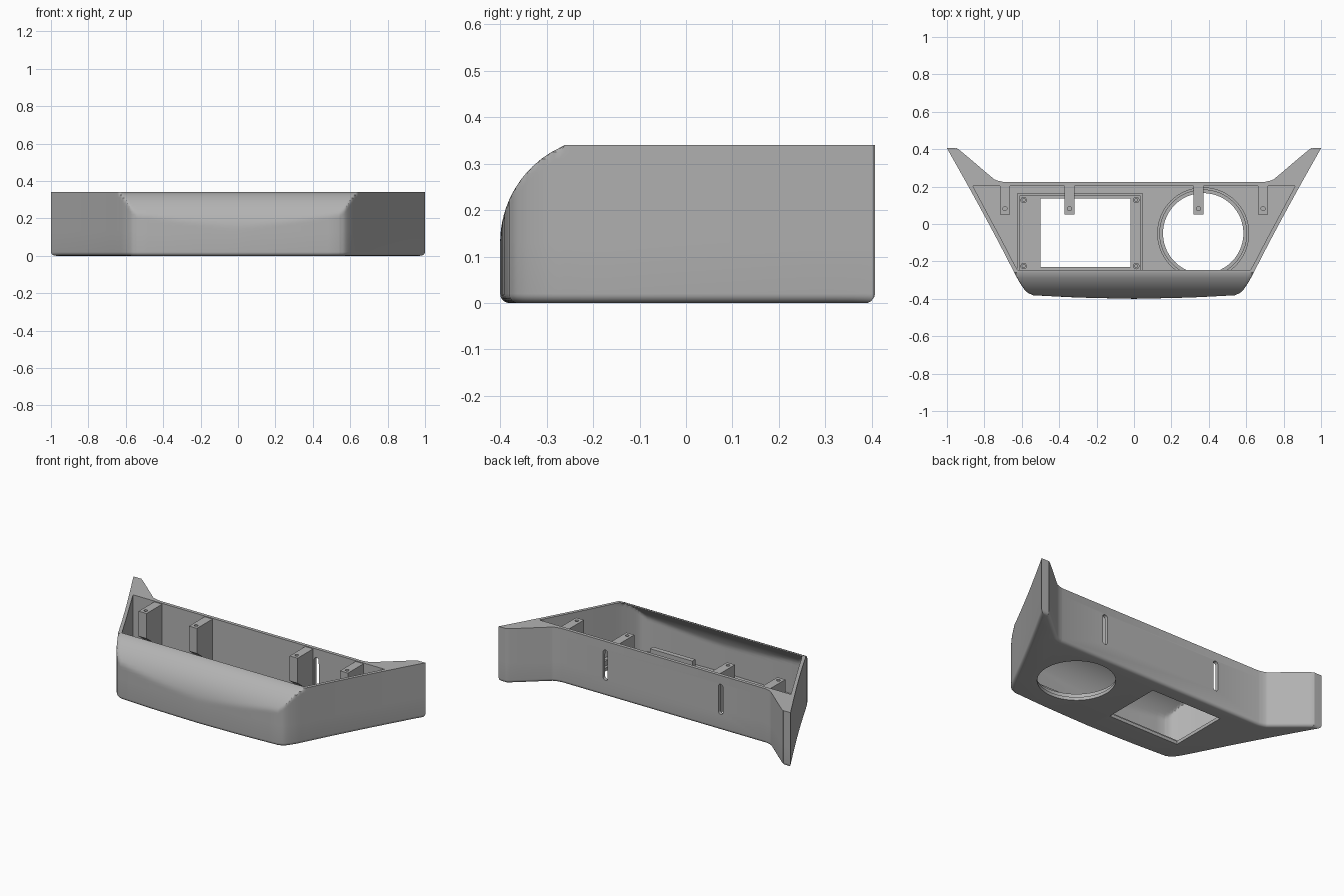
import bpy, bmesh, math
from mathutils import Vector

old = bpy.data.objects.get("Cube")
if old:
    bpy.data.objects.remove(old, do_unlink=True)

mat = bpy.data.materials.new("plain grey plastic")
mat.use_nodes = True
GREY = (0.45, 0.45, 0.45, 1)
mat.diffuse_color = GREY
mat.node_tree.nodes["Principled BSDF"].inputs["Base Color"].default_value = GREY

HEIGHT, FLOOR, FILLET = 0.34, 0.02, 0.02


def spline(points, steps=5):
    """Smooth curve through plan points."""
    p = [Vector(q) for q in points]
    p = [2 * p[0] - p[1]] + p + [2 * p[-1] - p[-2]]
    out = []
    for a, b, c, d in zip(p, p[1:], p[2:], p[3:]):
        for i in range(steps):
            t = i / steps
            out.append(0.5 * (2 * b + (c - a) * t + (2 * a - 5 * b + 4 * c - d) * t**2
                              + (3 * b - a - 3 * c + d) * t**3))
    return out + [p[-2]]


def mirrored(half):
    """Close a right half outline (front centre to back) into a full loop."""
    return half + [Vector((-q.x, q.y)) for q in reversed(half) if q.x > 1e-5]


def inset(loop, d):
    out = []
    for i, q in enumerate(loop):
        a = (q - loop[i - 1]).normalized()
        b = (loop[(i + 1) % len(loop)] - q).normalized()
        n1, n2 = Vector((-a.y, a.x)), Vector((-b.y, b.x))
        out.append(q + (n1 + n2) * d / (1 + max(n1.dot(n2), -0.4)))
    return out


def finish(name, bm, cutter=False):
    bmesh.ops.recalc_face_normals(bm, faces=bm.faces)
    mesh = bpy.data.meshes.new(name)
    bm.to_mesh(mesh)
    bm.free()
    mesh.materials.append(mat)
    ob = bpy.data.objects.new(name, mesh)
    bpy.context.collection.objects.link(ob)
    ob.hide_render = cutter
    return ob


def loft(name, rings, cutter=False):
    """Skin a stack of equal-length rings of 3D points and cap both ends."""
    bm = bmesh.new()
    rows = [[bm.verts.new(v) for v in ring] for ring in rings]
    n = len(rows[0])
    for low, high in zip(rows, rows[1:]):
        for i in range(n):
            j = (i + 1) % n
            bm.faces.new((low[i], low[j], high[j], high[i]))
    bm.faces.new(rows[0])
    bm.faces.new(rows[-1])
    return finish(name, bm, cutter)


def box(name, x0, x1, y0, y1, z0, z1, cutter=False):
    base = ((x0, y0), (x1, y0), (x1, y1), (x0, y1))
    return loft(name, [[(x, y, z) for x, y in base] for z in (z0, z1)], cutter)


def circle(r, n=64):
    return [(r * math.cos(math.tau * i / n), r * math.sin(math.tau * i / n)) for i in range(n)]


def disc(name, x, y, r, z0, z1, n=64, cutter=False):
    return loft(name, [[(x + a, y + b, z) for a, b in circle(r, n)] for z in (z0, z1)], cutter)


def cut(ob, *cutters):
    """Subtract the cutters, bake the result and remove them."""
    for c in cutters:
        m = ob.modifiers.new("cut", 'BOOLEAN')
        m.operation, m.solver, m.object = 'DIFFERENCE', 'EXACT', c
    bpy.context.view_layer.update()
    graph = bpy.context.evaluated_depsgraph_get()
    mesh = bpy.data.meshes.new_from_object(ob.evaluated_get(graph))
    ob.modifiers.clear()
    ob.data = mesh
    for c in cutters:
        bpy.data.objects.remove(c, do_unlink=True)
    return ob


def brow(z):
    """Rounded upper front: the furthest forward y allowed at a height."""
    r, start = 0.2275, 0.13
    if z <= start:
        return -1
    return -0.4 + r - math.sqrt(r * r - (z - start) ** 2)


def section(loop, z, back=0):
    return [(q.x, max(q.y, brow(z) + back), z) for q in loop]


# Outer shell: plan outline with swept-back wings, filleted at the bottom
front = spline([(0, -0.4), (0.3, -0.393), (0.54, -0.381)], 4)
corner = spline([(0.54, -0.381), (0.575, -0.362), (0.61, -0.315), (0.645, -0.25)], 6)
side = spline([(0.645, -0.25), (0.72, -0.105), (0.8, 0.045), (0.885, 0.2), (1, 0.405)], 4)
wing = spline([(0.955, 0.405), (0.93, 0.393), (0.77, 0.258), (0.74, 0.236), (0.7, 0.225)], 4)
outer = mirrored(front[:-1] + corner[:-1] + side + wing)
levels = [0.13 + (HEIGHT - 0.13) * i / 14 for i in range(15)]
rings = []
for i in range(6):
    a = math.pi / 2 * i / 6
    rings.append(section(inset(outer, FILLET * (1 - math.sin(a))), FILLET * (1 - math.cos(a))))
rings += [section(outer, z) for z in [FILLET] + levels]
shell = loft("housing_shell", rings)

# Cavity, open at the top, following the rounded front
inner = mirrored(spline([(0, -0.38), (0.3, -0.373), (0.52, -0.362)], 4)[:-1]
                 + spline([(0.52, -0.362), (0.557, -0.343), (0.59, -0.3), (0.622, -0.25)], 6)[:-1]
                 + spline([(0.622, -0.25), (0.697, -0.105), (0.777, 0.045), (0.862, 0.204)], 4))
cavity = loft("cavity_cutter",
              [section(inner, z, 0.014) for z in [FLOOR] + levels + [HEIGHT + 0.005]], True)

# Floor openings and the two upright slots in the back wall
SPEAKER = (0.37, -0.05)
window = box("window_cutter", -0.5, -0.02, -0.23, 0.137, -0.1, 0.1, True)
round_hole = disc("round_cutter", *SPEAKER, 0.215, -0.1, 0.1, 96, True)
slots = []
for sx in (-0.395, 0.395):
    profile = [(sx + a, b + (0.27 if b > 0 else 0.115)) for a, b in circle(0.016, 25)]
    slots.append(loft("slot_cutter", [[(x, y, z) for x, z in profile] for y in (0.17, 0.26)], True))
cut(shell, cavity, window, round_hole, *slots)
parts = [shell]

# Raised lip round the round opening
parts.append(cut(disc("round_lip", *SPEAKER, 0.246, 0.015, 0.05, 96),
                 disc("lip_cutter", *SPEAKER, 0.232, 0, 0.1, 96, True)))

# Raised frame round the rectangular opening
parts.append(cut(box("window_frame", -0.625, 0.047, -0.262, 0.163, 0.015, 0.04),
                 box("frame_cutter", -0.612, 0.034, -0.25, 0.15, 0, 0.1, True)))

# Screw bosses at the frame corners
for x in (-0.59, 0.012):
    for y in (-0.225, 0.128):
        parts.append(cut(disc("screw_boss", x, y, 0.017, 0.015, 0.04, 24),
                         disc("boss_cutter", x, y, 0.008, 0.022, 0.1, 24, True)))

# Small ledge behind the front wall
parts.append(box("front_ledge", 0.17, 0.46, -0.335, -0.305, 0.015, 0.075))

# Mounting tabs on the back wall with sloped undersides and screw holes
for x in (-0.69, -0.345, 0.345, 0.69):
    tab = [(0.052, 0.335), (0.21, 0.335), (0.21, 0.06), (0.052, 0.18)]
    ob = loft("mounting_tab", [[(x + s, y, z) for y, z in tab] for s in (-0.027, 0.027)])
    parts.append(cut(ob, disc("tab_cutter", x, 0.082, 0.011, 0.25, 0.4, 24, True)))

# Smooth the curved surfaces and keep the edges crisp
bpy.ops.object.select_all(action='DESELECT')
for ob in parts:
    ob.select_set(True)
bpy.context.view_layer.objects.active = shell
bpy.ops.object.shade_smooth_by_angle(angle=math.radians(30))
